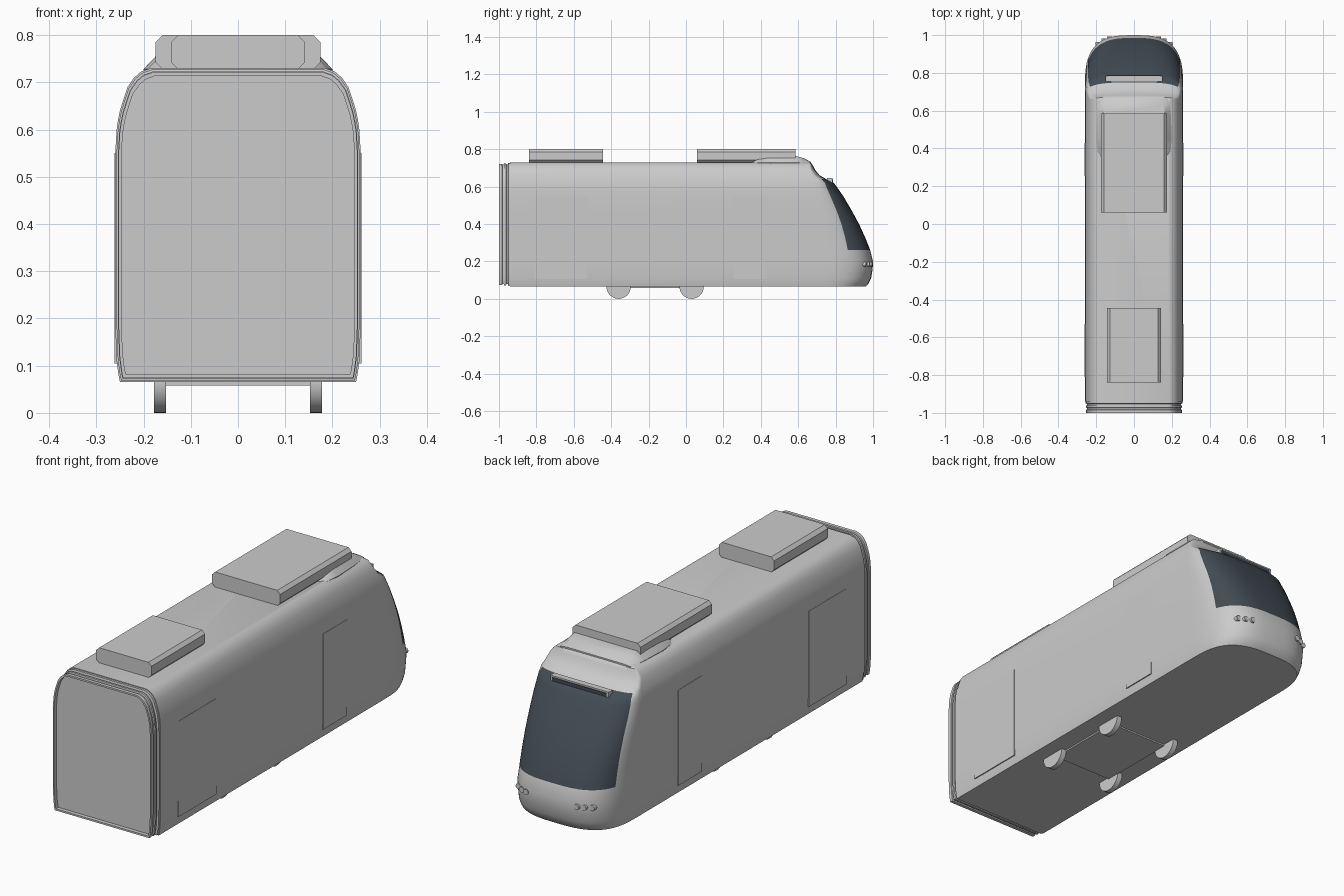
import bpy, bmesh, math
from mathutils import Matrix

old = bpy.data.objects.get("Cube")
if old:
    bpy.data.objects.remove(old, do_unlink=True)


def material(name, rgb):
    m = bpy.data.materials.new(name)
    m.use_nodes = True
    col = (*rgb, 1)
    m.diffuse_color = col
    m.node_tree.nodes["Principled BSDF"].inputs["Base Color"].default_value = col
    return m


GREY = material("light grey", (0.6, 0.6, 0.6))
GLASS = material("dark blue glass", (0.055, 0.072, 0.09))


def finish(name, bm, smooth=True):
    bmesh.ops.recalc_face_normals(bm, faces=bm.faces)
    me = bpy.data.meshes.new(name)
    bm.to_mesh(me)
    bm.free()
    me.materials.append(GREY)
    me.materials.append(GLASS)
    ob = bpy.data.objects.new(name, me)
    bpy.context.collection.objects.link(ob)
    if smooth:
        bpy.ops.object.select_all(action='DESELECT')
        ob.select_set(True)
        bpy.context.view_layer.objects.active = ob
        bpy.ops.object.shade_smooth_by_angle(angle=math.radians(32))
    return ob


def loft(name, rings, rule=None, smooth=True):
    """Skin closed rings, cap both ends; rule(i, j) picks the material."""
    bm = bmesh.new()
    rows = [[bm.verts.new(p) for p in r] for r in rings]
    n = len(rows[0])
    for i in range(len(rows) - 1):
        for j in range(n):
            k = (j + 1) % n
            f = bm.faces.new((rows[i][j], rows[i][k], rows[i + 1][k], rows[i + 1][j]))
            if rule:
                f.material_index = rule(i, j)
    bm.faces.new(rows[0])
    bm.faces.new(rows[-1])
    return finish(name, bm, smooth)


def box(name, x0, x1, y0, y1, z0, z1):
    return loft(name, [[(x0, y0, z), (x1, y0, z), (x1, y1, z), (x0, y1, z)]
                       for z in (z0, z1)], smooth=False)


def cylinder(name, radius, depth, rot, loc, segs):
    bm = bmesh.new()
    bmesh.ops.create_cone(bm, cap_ends=True, segments=segs, radius1=radius,
                          radius2=radius, depth=depth,
                          matrix=Matrix.Translation(loc) @ rot)
    return finish(name, bm)


# Body levels: height, half width, nose tip y, depth of the nose curve
LEVELS = [(.065, .25, .96, .25), (.08, .253, .975, .26), (.11, .257, .99, .27),
          (.16, .259, .998, .28), (.2, .26, 1, .28), (.26, .26, .985, .28),
          (.33, .26, .957, .25), (.4, .26, .925, .22), (.47, .26, .887, .19),
          (.55, .26, .84, .16), (.6, .257, .805, .13), (.62, .254, .79, .11),
          (.64, .25, .75, .06), (.66, .244, .715, .04), (.69, .234, .69, .03),
          (.71, .22, .68, .02), (.723, .205, .672, .01), (.73, .185, .66, .01)]
REAR = -0.94
SEGS = 28


def nose_ring(z, w, tip, depth):
    pts = [(-w, REAR, z)]
    for s in range(SEGS + 1):
        t = math.pi * (s / SEGS - 0.5)
        x = math.copysign(abs(math.sin(t)) ** (2 / 3), t) * w
        pts.append((x, tip - depth + depth * max(math.cos(t), 0) ** (2 / 3), z))
    return pts + [(w, REAR, z)]


def windscreen(i, j):
    in_height = 0.25 < LEVELS[i][0] < 0.63
    return int(in_height and 5 <= j <= SEGS - 4)


loft("body", [nose_ring(*lv) for lv in LEVELS], windscreen)


# Ribbed gangway bellows with recessed end panel
def section(y, k):
    half = [(w * (1 - k), y, 0.4 + (z - 0.4) * (1 - k)) for z, w, _, _ in LEVELS]
    return half + [(-x, y, z) for x, y, z in reversed(half)]


ribs = [(REAR + 0.01, .01), (-.95, .01), (-.952, .04), (-.96, .04), (-.962, .022),
        (-.972, .022), (-.974, .04), (-.982, .04), (-.984, .026), (-1, .026),
        (-1, .05), (-.982, .05)]
loft("gangway_bellows", [section(y, k) for y, k in ribs])


# Roof units with chamfered long edges
def roof_unit(name, w, y0, y1, c=0.015, z0=0.728, z1=0.8):
    half = [(w - c, z0), (w, z0 + c), (w, z1 - c), (w - c, z1)]
    prof = half + [(-x, z) for x, z in reversed(half)]
    loft(name, [[(x, y, z) for x, z in prof] for y in (y0, y1)])


roof_unit("rear_roof_unit", 0.142, -0.84, -0.445)
roof_unit("front_roof_unit", 0.175, 0.06, 0.585)

# Low fairing under the front roof unit: y, base half width, top half width, top z
FAIRING = [(.35, .17, .16, .73), (.38, .192, .175, .745), (.45, .2, .172, .757),
           (.58, .195, .165, .765), (.63, .19, .155, .752), (.668, .18, .15, .732)]
loft("roof_fairing", [[(-b, y, .715), (-b, y, .728), (-t, y, z), (t, y, z),
                       (b, y, .728), (b, y, .715)] for y, b, t, z in FAIRING])

# Destination display: housing with a dark face
box("display_housing", -0.15, 0.15, 0.755, 0.783, 0.61, 0.645)
face = box("display_face", -0.14, 0.14, 0.78, 0.786, 0.622, 0.638)
for p in face.data.polygons:
    p.material_index = 1

# Doors, headlights and wheels on both sides
TURN_X = Matrix.Rotation(math.pi / 2, 4, 'Y')
TURN_Y = Matrix.Rotation(math.pi / 2, 4, 'X')
for side, s in (("left", 1), ("right", -1)):
    for place, y0, y1 in (("rear", -.81, -.53), ("front", .255, .43)):
        box(f"{place}_door_{side}", s * 0.254, s * 0.2615, y0, y1, 0.105, 0.55)
    for n in range(3):
        x = 0.13 + 0.03 * n
        y = 0.72 + 0.28 * (1 - (x / 0.26) ** 3) ** (1 / 3)
        cylinder(f"headlight_{side}_{n + 1}", 0.013, 0.02, TURN_Y,
                 (s * x, y - 0.004, 0.185), 12)
    for place, y in (("rear", -.36), ("front", .03)):
        cylinder(f"{place}_wheel_{side}", 0.065, 0.026, TURN_X,
                 (s * 0.165, y, 0.065), 32)

# Bogie plate between the wheels
box("bogie_plate", -0.155, 0.155, -0.36, 0.03, 0.058, 0.07)
